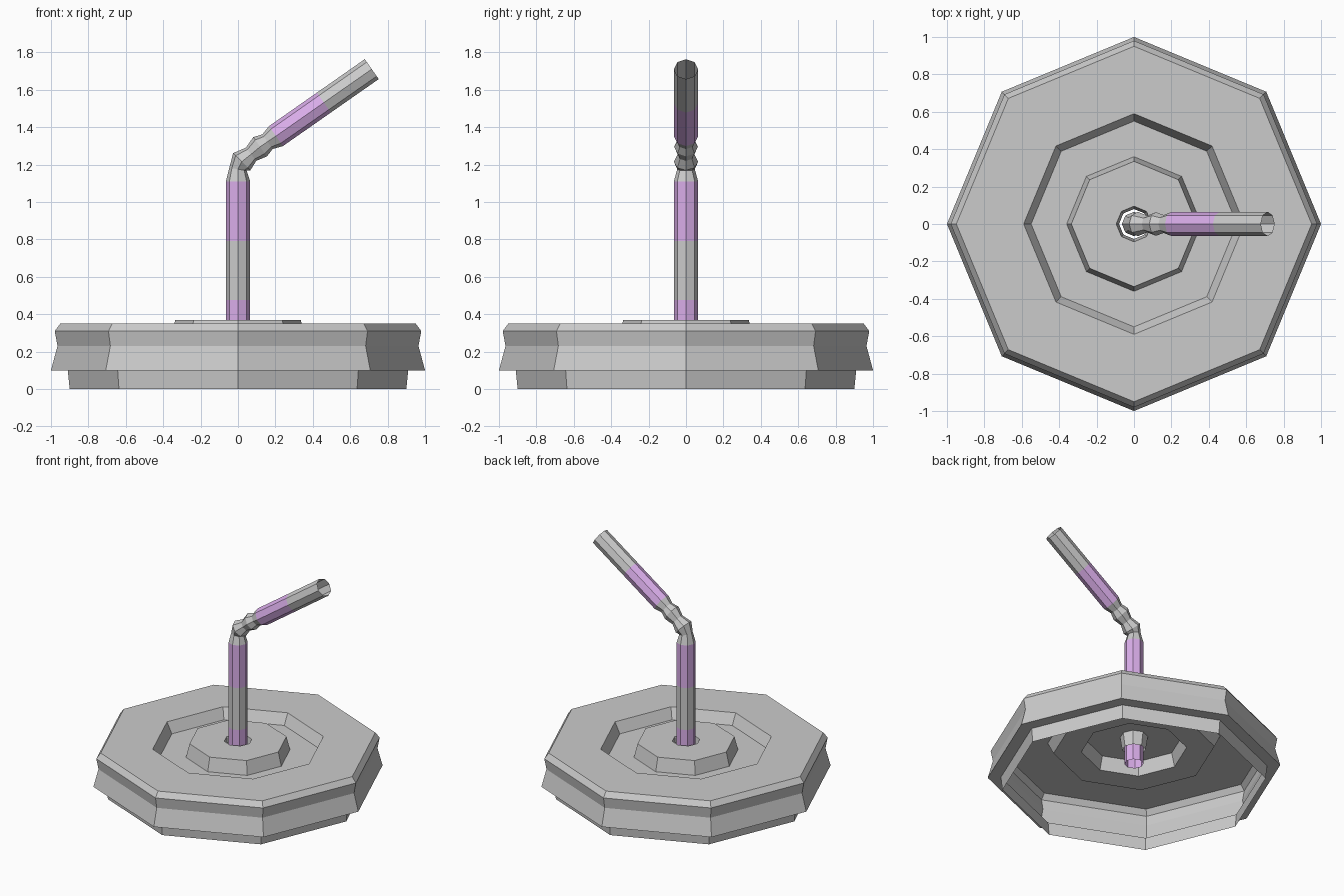
import bpy, math
from mathutils import Vector

if "Cube" in bpy.data.objects:
    bpy.data.objects.remove(bpy.data.objects["Cube"])

SIDES = 8


def ring(center, radius, angle=90):
    """Octagon of points facing along a direction in the XZ plane (90 = straight up)."""
    a = math.radians(angle)
    u, v = Vector((math.sin(a), 0, -math.cos(a))), Vector((0, 1, 0))
    steps = [2 * math.pi * i / SIDES for i in range(SIDES)]
    return [Vector(center) + radius * (math.cos(t) * u + math.sin(t) * v) for t in steps]


def loft(name, rings, colored_bands=(), material=None):
    """Open skin through a sequence of octagons."""
    verts = [p for r in rings for p in r]
    faces = []
    for k in range(len(rings) - 1):
        for i in range(SIDES):
            j = (i + 1) % SIDES
            a, b = k * SIDES, (k + 1) * SIDES
            faces.append((a + i, a + j, b + j, b + i))
    mesh = bpy.data.meshes.new(name)
    mesh.from_pydata(verts, [], faces)
    if material:
        mesh.materials.append(None)
        mesh.materials.append(material)
        for f in mesh.polygons:
            f.material_index = int(f.index // SIDES in colored_bands)
    obj = bpy.data.objects.new(name, mesh)
    bpy.context.collection.objects.link(obj)
    return obj


# Cup lid: thin shell from the lower rim, over the top, down into the straw hole
lid_profile = [
    (0.90, 0.0), (0.91, 0.10), (1.0, 0.10), (0.965, 0.23), (0.98, 0.31), (0.95, 0.35),
    (0.59, 0.35), (0.55, 0.27), (0.36, 0.27), (0.335, 0.37), (0.095, 0.37), (0.08, 0.27),
]
loft("cup_lid", [ring((0, 0, z), r) for r, z in lid_profile])

# Striped bendy straw: (x, z, radius, direction angle)
purple = bpy.data.materials.new("purple_stripe")
purple.diffuse_color = (0.70, 0.42, 0.82, 1)
purple.use_nodes = True
purple.node_tree.nodes["Principled BSDF"].inputs["Base Color"].default_value = purple.diffuse_color
straw_path = [
    (0, 0.16, 0.065, 90), (0, 0.475, 0.065, 90), (0, 0.79, 0.065, 90), (0, 1.11, 0.065, 90),
    (0.0, 1.175, 0.047, 80), (0.02, 1.215, 0.065, 45), (0.07, 1.255, 0.045, 38),
    (0.118, 1.295, 0.063, 35), (0.158, 1.322, 0.048, 35),
    (0.203, 1.352, 0.065, 35), (0.459, 1.531, 0.065, 35), (0.715, 1.71, 0.065, 35),
]
loft("bendy_straw", [ring((x, 0, z), r, a) for x, z, r, a in straw_path],
     colored_bands=(0, 2, 9), material=purple)
